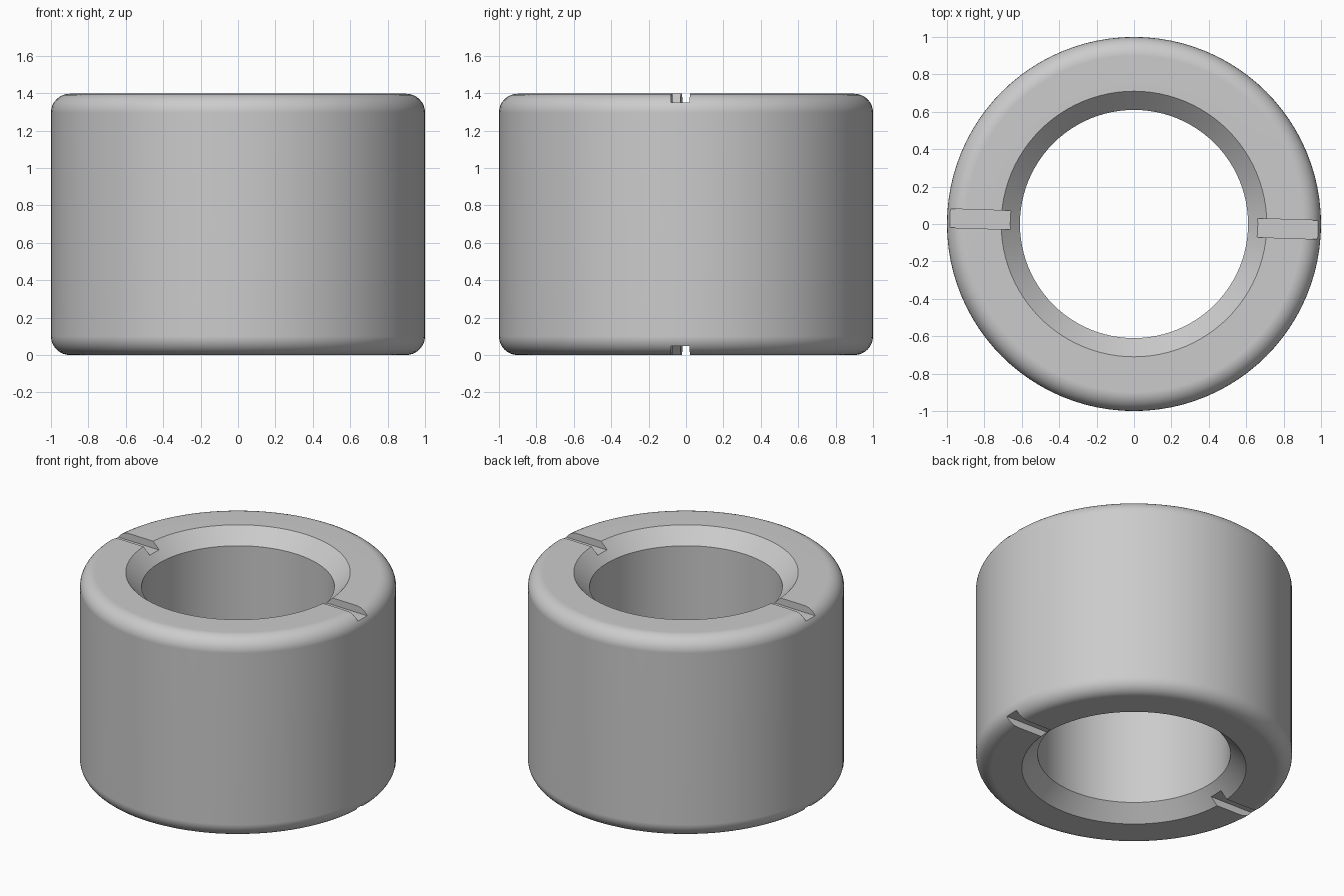
import bpy, bmesh, math
from mathutils import Matrix

if "Cube" in bpy.data.objects:
    bpy.data.objects.remove(bpy.data.objects["Cube"], do_unlink=True)

HEIGHT, OUTER, BORE = 1.397, 1.0, 0.61
FILLET, CHAMFER = 0.1, 0.1
SLOT_WIDTH, SLOT_DEPTH, SLOT_TURN = 0.1, 0.048, math.radians(-1.8)
SIDES, FILLET_STEPS = 96, 8

# Plain grey metal
metal = bpy.data.materials.new("grey_metal")
metal.use_nodes = True
grey = (0.6, 0.6, 0.6, 1)
metal.diffuse_color = grey
metal.node_tree.nodes["Principled BSDF"].inputs["Base Color"].default_value = grey


def add_object(name, bm):
    mesh = bpy.data.meshes.new(name)
    bmesh.ops.recalc_face_normals(bm, faces=bm.faces)
    bm.to_mesh(mesh)
    bm.free()
    mesh.materials.append(metal)
    obj = bpy.data.objects.new(name, mesh)
    bpy.context.collection.objects.link(obj)
    return obj


# Upper half of the wall section: chamfered bore, then rounded outer rim
upper = [(BORE, HEIGHT - CHAMFER), (BORE + CHAMFER, HEIGHT)]
for i in range(FILLET_STEPS + 1):
    a = math.pi / 2 * (1 - i / FILLET_STEPS)
    upper.append((OUTER - FILLET + FILLET * math.cos(a),
                  HEIGHT - FILLET + FILLET * math.sin(a)))
section = upper + [(r, HEIGHT - z) for r, z in reversed(upper)]

# Revolve the section into the bushing
bm = bmesh.new()
rings = []
for s in range(SIDES):
    a = 2 * math.pi * s / SIDES
    rings.append([bm.verts.new((r * math.cos(a), r * math.sin(a), z)) for r, z in section])
for s in range(SIDES):
    here, after = rings[s], rings[(s + 1) % SIDES]
    for i in range(len(section)):
        j = (i + 1) % len(section)
        bm.faces.new((here[i], after[i], after[j], here[j]))
bushing = add_object("bushing", bm)

# Straight oil groove across each end face
cutters = []
for name, z in (("top_groove_cutter", HEIGHT), ("bottom_groove_cutter", 0)):
    bm = bmesh.new()
    bmesh.ops.create_cube(bm, size=1, matrix=Matrix.Translation((0, 0, z))
                          @ Matrix.Rotation(SLOT_TURN, 4, "Z")
                          @ Matrix.Diagonal((3, SLOT_WIDTH, 2 * SLOT_DEPTH, 1)))
    cutter = add_object(name, bm)
    cutter.hide_render = True
    cutters.append(cutter)
    cut = bushing.modifiers.new(name, "BOOLEAN")
    cut.operation, cut.solver, cut.object = "DIFFERENCE", "EXACT", cutter

# Bake the grooves and drop the cutters
bpy.context.view_layer.update()
baked = bpy.data.meshes.new_from_object(
    bushing.evaluated_get(bpy.context.evaluated_depsgraph_get()))
bushing.modifiers.clear()
bushing.data = baked
baked.materials.clear()
baked.materials.append(metal)
for poly in baked.polygons:
    poly.material_index = 0
for cutter in cutters:
    bpy.data.objects.remove(cutter, do_unlink=True)

# Smooth walls with crisp chamfer and groove edges
bpy.ops.object.select_all(action="DESELECT")
bushing.select_set(True)
bpy.context.view_layer.objects.active = bushing
bpy.ops.object.shade_smooth_by_angle(angle=math.radians(30))
weighted = bushing.modifiers.new("even_shading", "WEIGHTED_NORMAL")
weighted.keep_sharp = True
